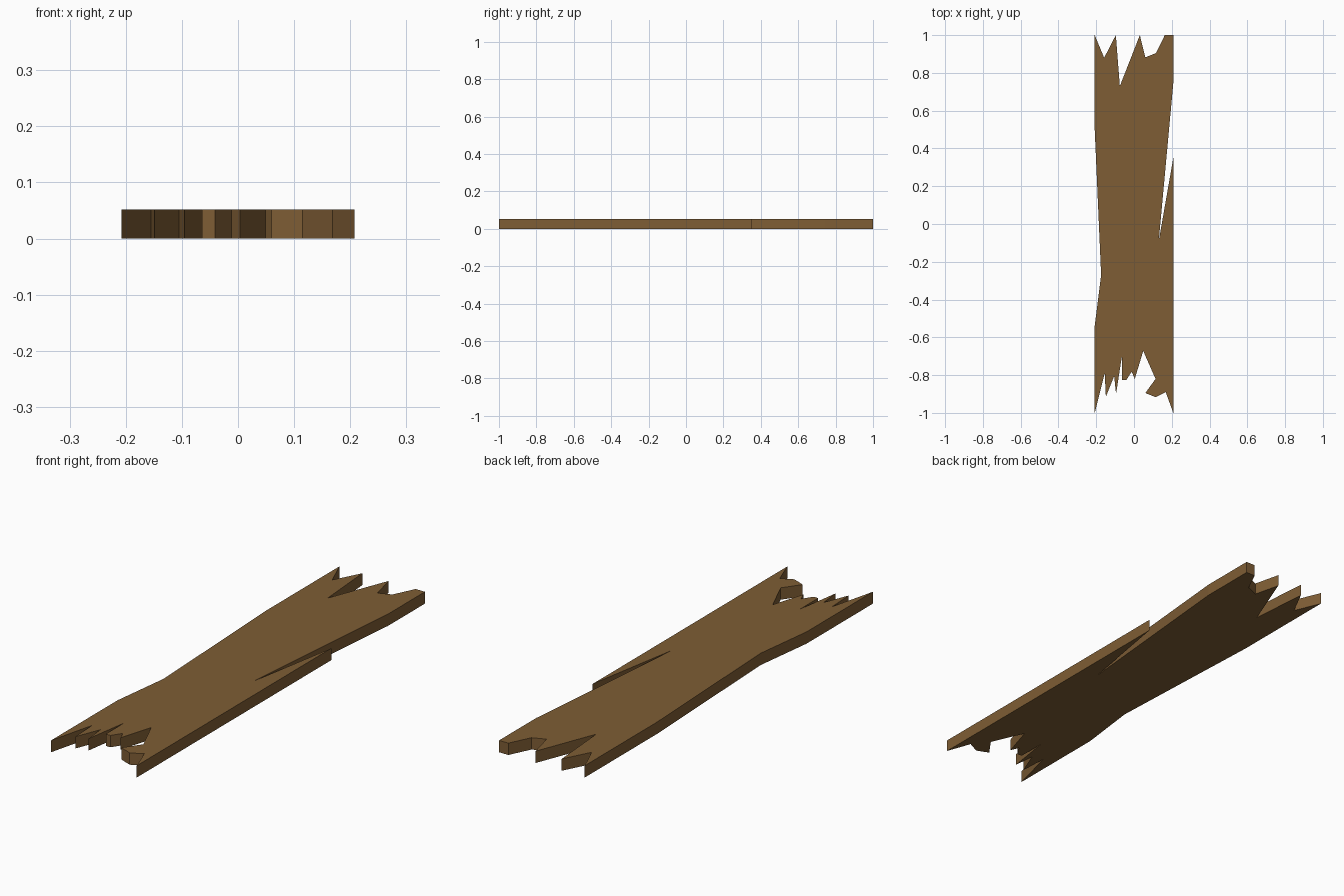
import bpy
import bmesh

if "Cube" in bpy.data.objects:
    bpy.data.objects.remove(bpy.data.objects["Cube"])

THICKNESS = 0.052

# Plank outline, clockwise seen from above, one broken edge at a time
top_break = [(-0.208, 1), (-0.158, 0.88), (-0.096, 1), (-0.075, 0.73),
             (0.031, 1), (0.06, 0.882), (0.117, 0.905), (0.163, 1), (0.208, 1)]
right_split = [(0.208, 0.745), (0.131, -0.09), (0.208, 0.35)]
bottom_break = [(0.208, -1), (0.168, -0.89), (0.115, -0.917), (0.06, -0.895),
                (0.114, -0.82), (0.049, -0.672), (0.004, -0.82), (-0.012, -0.782),
                (-0.041, -0.826), (-0.064, -0.826), (-0.064, -0.70), (-0.095, -0.90),
                (-0.105, -0.805), (-0.149, -0.915), (-0.155, -0.79), (-0.208, -1)]
left_waist = [(-0.208, -0.54), (-0.174, -0.27), (-0.208, 0.5)]
outline = top_break + right_split + bottom_break + left_waist

# Broken plank: outline face extruded upwards
bm = bmesh.new()
base = bm.faces.new([bm.verts.new((x, y, 0)) for x, y in outline])
extruded = bmesh.ops.extrude_face_region(bm, geom=[base], use_keep_orig=True)
top_verts = [g for g in extruded["geom"] if isinstance(g, bmesh.types.BMVert)]
bmesh.ops.translate(bm, verts=top_verts, vec=(0, 0, THICKNESS))
bmesh.ops.recalc_face_normals(bm, faces=bm.faces)
bmesh.ops.triangulate(bm, faces=[f for f in bm.faces if len(f.verts) > 4])

mesh = bpy.data.meshes.new("broken_plank")
bm.to_mesh(mesh)
bm.free()
plank = bpy.data.objects.new("broken_plank", mesh)
bpy.context.collection.objects.link(plank)

# Brown wood
wood = bpy.data.materials.new("brown_wood")
wood.diffuse_color = (0.21, 0.11, 0.035, 1)
wood.use_nodes = True
wood.node_tree.nodes["Principled BSDF"].inputs["Base Color"].default_value = wood.diffuse_color
mesh.materials.append(wood)
